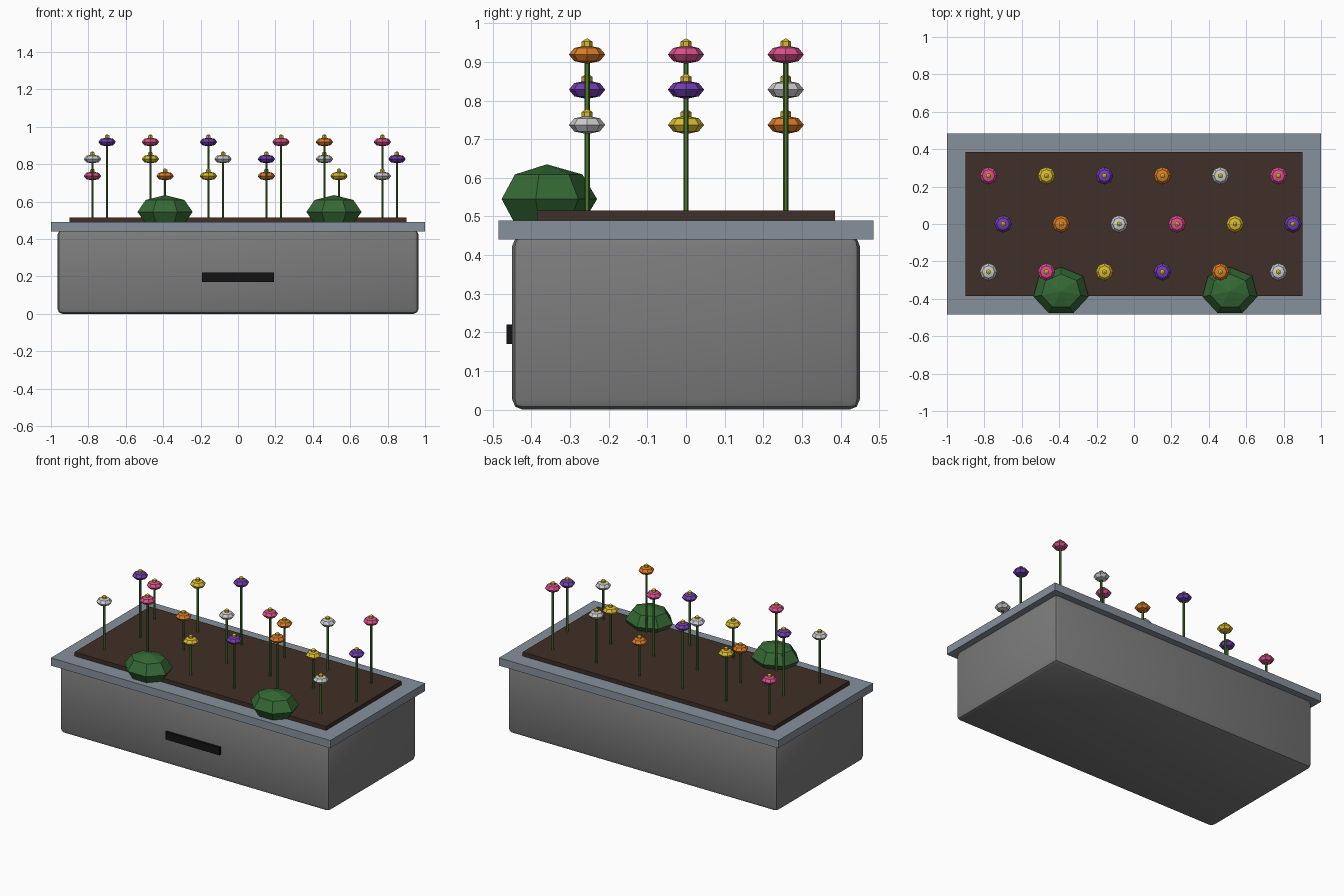
import bpy
import bmesh
from math import sin, cos, pi

if "Cube" in bpy.data.objects:
    bpy.data.objects.remove(bpy.data.objects["Cube"])


def material(name, rgb):
    m = bpy.data.materials.new(name)
    m.diffuse_color = (*rgb, 1)
    m.use_nodes = True
    m.node_tree.nodes["Principled BSDF"].inputs["Base Color"].default_value = m.diffuse_color
    return m


def add_object(name, bm, loc, mat):
    bmesh.ops.recalc_face_normals(bm, faces=bm.faces)
    mesh = bpy.data.meshes.new(name)
    bm.to_mesh(mesh)
    bm.free()
    ob = bpy.data.objects.new(name, mesh)
    ob.location = loc
    bpy.context.collection.objects.link(ob)
    if mat:
        mesh.materials.append(mat)
    return ob


def box(name, lo, hi, mat=None):
    bm = bmesh.new()
    bmesh.ops.create_cube(bm, size=1)
    bmesh.ops.scale(bm, vec=[b - a for a, b in zip(lo, hi)], verts=bm.verts)
    return add_object(name, bm, [(a + b) / 2 for a, b in zip(lo, hi)], mat)


def faceted_ball(name, loc, radii, sides, rings, mat):
    """Low-poly ellipsoid with one corner of each ring pointing to +y."""
    rx, ry, rz = radii
    bm = bmesh.new()
    loops = []
    for i in range(1, rings):
        p = pi * i / rings
        loops.append([bm.verts.new((rx * sin(p) * sin(2 * pi * k / sides),
                                    ry * sin(p) * cos(2 * pi * k / sides),
                                    rz * cos(p))) for k in range(sides)])
    top, bottom = bm.verts.new((0, 0, rz)), bm.verts.new((0, 0, -rz))
    for k in range(sides):
        n = (k + 1) % sides
        bm.faces.new((top, loops[0][k], loops[0][n]))
        bm.faces.new((bottom, loops[-1][n], loops[-1][k]))
        for a, b in zip(loops, loops[1:]):
            bm.faces.new((a[k], b[k], b[n], a[n]))
    return add_object(name, bm, loc, mat)


def stem(name, x, y, z0, z1, mat):
    bm = bmesh.new()
    bmesh.ops.create_cone(bm, cap_ends=True, segments=6, radius1=0.007,
                          radius2=0.007, depth=z1 - z0)
    return add_object(name, bm, (x, y, (z0 + z1) / 2), mat)


stone = material("body_grey", (0.2, 0.2, 0.2))
rim_mat = material("rim_grey", (0.24, 0.28, 0.33))
soil_mat = material("soil_brown", (0.05, 0.028, 0.02))
black = material("slot_black", (0.006, 0.006, 0.006))
leaf = material("bush_green", (0.035, 0.14, 0.035))
stalk = material("stem_green", (0.07, 0.18, 0.03))
yellow = material("petal_yellow", (0.7, 0.5, 0.03))
petals = [material("petal_pink", (0.7, 0.08, 0.26)), yellow,
          material("petal_purple", (0.16, 0.05, 0.42)),
          material("petal_orange", (0.7, 0.2, 0.02)),
          material("petal_white", (0.8, 0.8, 0.8))]

# planter body with softened edges
body = box("planter_body", (-0.965, -0.45, 0), (0.965, 0.45, 0.45), stone)
bev = body.modifiers.new("soft_edges", 'BEVEL')
bev.width = 0.027
bev.segments = 2
bpy.context.view_layer.objects.active = body
body.select_set(True)
bpy.ops.object.modifier_apply(modifier=bev.name)
bpy.ops.object.shade_smooth_by_angle(angle=pi / 4)

# rim, soil bed and front slot
box("rim", (-1, -0.485, 0.44), (1, 0.485, 0.49), rim_mat)
box("soil", (-0.9, -0.385, 0.46), (0.9, 0.385, 0.516), soil_mat)
box("front_slot", (-0.193, -0.465, 0.17), (0.193, -0.44, 0.22), black)

# bushes
for i, x in enumerate((-0.39, 0.513)):
    faceted_ball(f"bush_{i + 1}", (x, -0.36, 0.545), (0.151, 0.13, 0.09), 7, 4, leaf)

# flowers: three staggered rows cycling through heights and colours
for r, y in enumerate((0.258, 0, -0.256)):
    for c in range(6):
        x = -0.778 + 0.31 * c + (0.078 if r == 1 else 0)
        z = 0.737 + 0.091 * ((c + 2 * r) % 3)
        tag = f"{r + 1}_{c + 1}"
        stem(f"flower_stem_{tag}", x, y, 0.5, z, stalk)
        faceted_ball(f"flower_head_{tag}", (x, y, z), (0.047, 0.047, 0.024), 8, 4,
                     petals[(c + 2 * r) % 5])
        faceted_ball(f"flower_centre_{tag}", (x, y, z + 0.025), (0.016, 0.016, 0.017),
                     6, 3, yellow)
